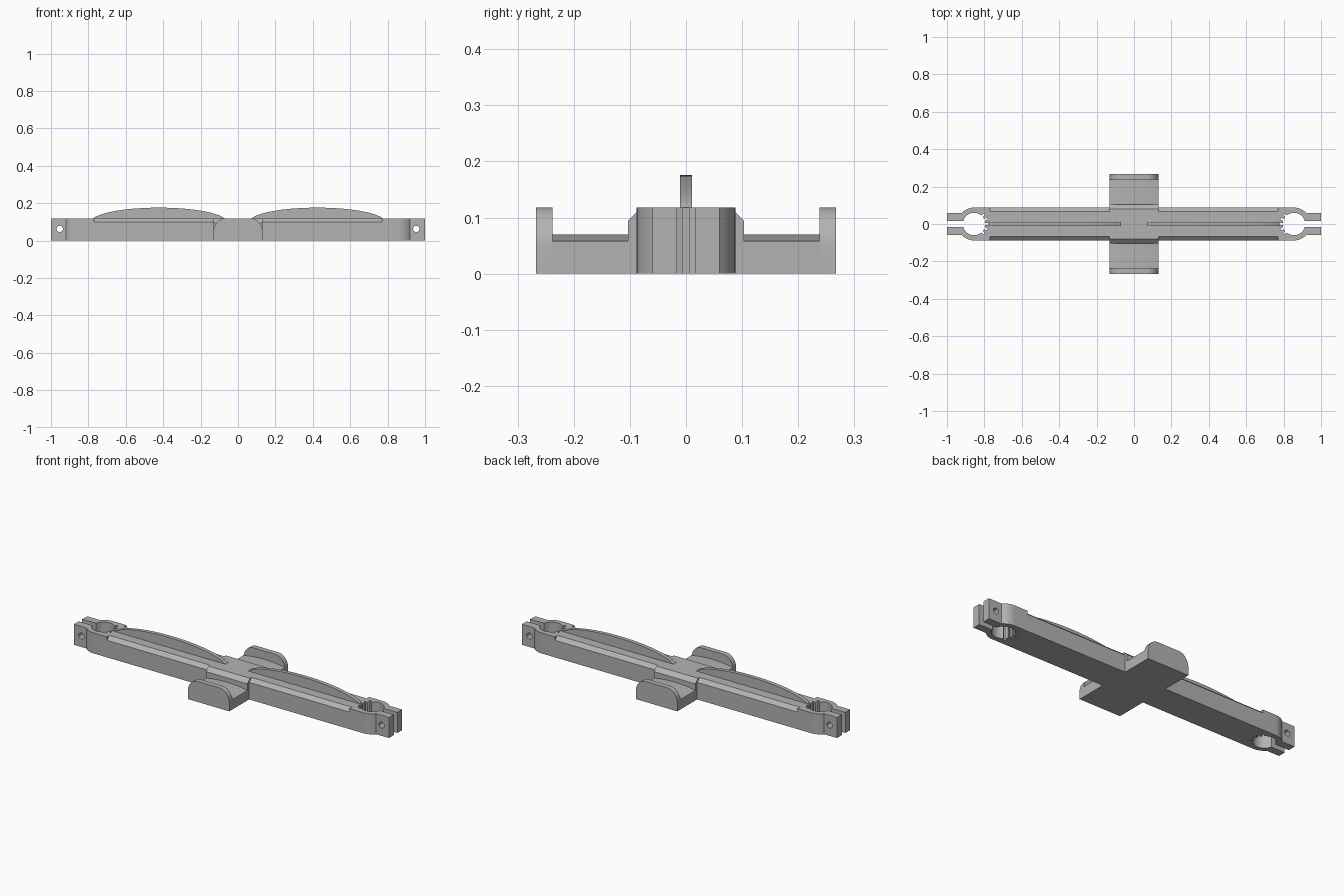
import bpy, bmesh, math
from math import sin, cos, radians, degrees, asin, sqrt
from mathutils import Vector

cube = bpy.data.objects.get("Cube")
if cube:
    bpy.data.objects.remove(cube, do_unlink=True)

gray = bpy.data.materials.new("plain gray")
gray.use_nodes = True
gray.diffuse_color = (0.45, 0.45, 0.45, 1)
gray.node_tree.nodes["Principled BSDF"].inputs["Base Color"].default_value = (0.45, 0.45, 0.45, 1)

TOP = 0.118          # beam height
HUB_X = 0.132        # half width of the cross arm
HUB_Y = 0.103
HALF = 0.088         # beam half width and clamp outer radius
RING_X, BORE = 0.855, 0.06
SLOT, TAB = 0.016, 0.06


def prism(name, profile, axis, start, end):
    """Extrude a 2D profile along an axis; the profile lies on the other two axes."""
    place = {"x": lambda a, b, t: (t, a, b),
             "y": lambda a, b, t: (a, t, b),
             "z": lambda a, b, t: (a, b, t)}[axis]
    bm = bmesh.new()
    face = bm.faces.new([bm.verts.new(place(a, b, start)) for a, b in profile])
    made = bmesh.ops.extrude_face_region(bm, geom=[face])["geom"]
    shift = Vector(place(0, 0, end - start))
    bmesh.ops.translate(bm, vec=shift, verts=[v for v in made if isinstance(v, bmesh.types.BMVert)])
    bmesh.ops.recalc_face_normals(bm, faces=bm.faces)
    mesh = bpy.data.meshes.new(name)
    bm.to_mesh(mesh)
    bm.free()
    mesh.materials.append(gray)
    obj = bpy.data.objects.new(name, mesh)
    bpy.context.collection.objects.link(obj)
    return obj


def select(obj):
    bpy.ops.object.select_all(action="DESELECT")
    obj.select_set(True)
    bpy.context.view_layer.objects.active = obj


def smooth(obj):
    select(obj)
    bpy.ops.object.shade_smooth_by_angle(angle=radians(30))


def cut(obj, cutter):
    cutter.hide_render = True
    mod = obj.modifiers.new("cut", "BOOLEAN")
    mod.operation, mod.solver, mod.object = "DIFFERENCE", "EXACT", cutter
    select(obj)
    bpy.ops.object.modifier_apply(modifier=mod.name)
    bpy.data.objects.remove(cutter, do_unlink=True)


def arc(cx, cy, r, a0, a1, steps):
    angles = [radians(a0 + (a1 - a0) * i / steps) for i in range(steps + 1)]
    return [(cx + r * cos(a), cy + r * sin(a)) for a in angles]


# Beam outline: lower flank, split clamp with notched bore, upper flank
tab_angle = degrees(asin(TAB / HALF))
slot_angle = degrees(asin(SLOT / BORE))
lower = [(HUB_X, -HUB_Y), (HUB_X, -HALF)] + arc(RING_X, 0, HALF, -90, -tab_angle, 8)
lower += [(1, -TAB), (1, -SLOT)]
bore, angle = [], -slot_angle
for notch in (-136, -158, -180, -202, -224):
    steps = max(2, round((angle - notch - 5) / 9))
    bore += arc(RING_X, 0, BORE, angle, notch + 5, steps)
    bore += arc(RING_X, 0, BORE + 0.016, notch + 4, notch - 4, 1)
    angle = notch - 5
bore += arc(RING_X, 0, BORE, angle, slot_angle - 360, 13)
half = lower + bore + [(x, -y) for x, y in reversed(lower)]
beam = prism("beam_with_clamps", half + [(-x, -y) for x, y in half], "z", 0, TOP)


# Chamfers along the top edges, and bolt holes through the clamp tabs
def chamfer(side, y0, y1, z1, x0, x1):
    dy, dz = (y1 - y0) * 0.3, (TOP - z1) * 0.3
    profile = [(y0 - dy, TOP + dz), (y1 + dy, z1 - dz), (y1 + dy, TOP + dz)]
    cut(beam, prism("chamfer_cutter", [(side * y, z) for y, z in profile], "x", x0, x1))


for side in (-1, 1):
    chamfer(side, 0.066, HALF, 0.098, HUB_X, 0.77)
    chamfer(side, 0.066, HALF, 0.098, -0.77, -HUB_X)
    chamfer(side, 0.079, HUB_Y, 0.095, -HUB_X - 0.001, HUB_X + 0.001)
    cut(beam, prism("bolt_cutter", arc(side * 0.953, 0.062, 0.017, 0, 345, 23), "y", -0.1, 0.1))
smooth(beam)

# Cross arm seats with a gently crowned floor, and round-shouldered end walls
crown = [(HUB_X * i / 8, 0.07 - 0.012 * (i / 8) ** 2) for i in range(8, -9, -1)]
seat_profile = [(-HUB_X, 0), (HUB_X, 0)] + crown
shoulder = [(0.07 + 0.062 * cos(radians(a)), 0.045 + 0.073 * sin(radians(a))) for a in range(0, 91, 9)]
wall_profile = [(HUB_X, 0)] + shoulder + [(-x, z) for x, z in reversed(shoulder)] + [(-HUB_X, 0)]
for label, side in (("front", -1), ("back", 1)):
    smooth(prism(label + "_seat", seat_profile, "y", side * HUB_Y, side * 0.238))
    smooth(prism(label + "_end_wall", wall_profile, "y", side * 0.238, side * 0.267))

# Curved stiffening fins on the top
for label, side in (("right", -1), ("left", 1)):
    curve = []
    for i in range(33):
        d = -cos(math.pi * i / 32) * 0.352
        curve.append((side * 0.423 + d, 0.1 + 0.076 * sqrt(1 - (d / 0.362) ** 2)))
    ends = [(curve[-1][0], 0.1), (curve[0][0], 0.1)]
    smooth(prism(label + "_fin", curve + ends, "y", -0.011, 0.011))
